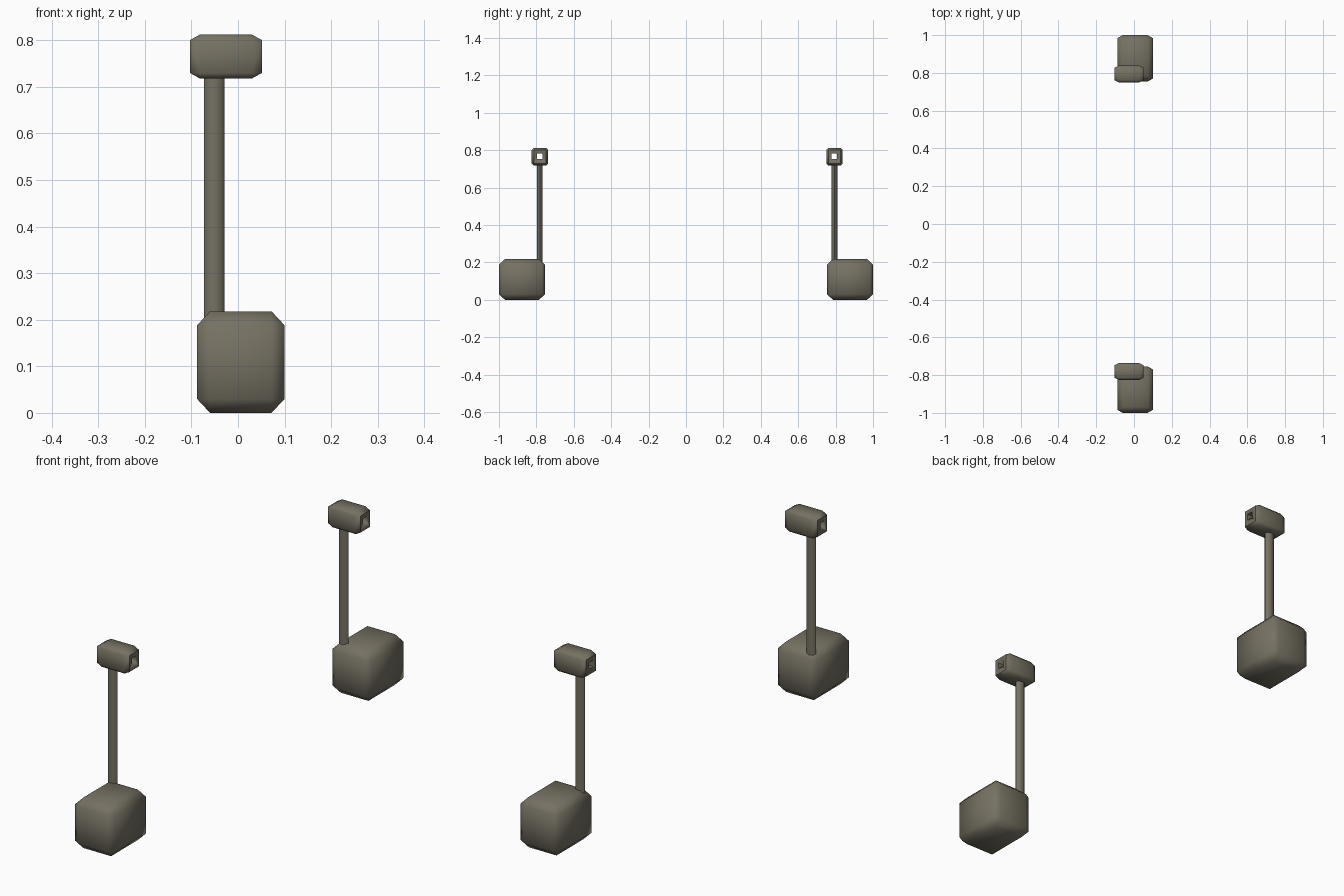
import bpy, bmesh
from math import radians
from mathutils import Vector

if "Cube" in bpy.data.objects:
    bpy.data.objects.remove(bpy.data.objects["Cube"])

stone = bpy.data.materials.new("grey_brown")
stone.diffuse_color = (0.18, 0.165, 0.125, 1)
stone.use_nodes = True
stone.node_tree.nodes["Principled BSDF"].inputs["Base Color"].default_value = stone.diffuse_color


def finish(name, bm, loc, angle=50):
    bmesh.ops.recalc_face_normals(bm, faces=bm.faces)
    me = bpy.data.meshes.new(name)
    bm.to_mesh(me)
    bm.free()
    me.materials.append(stone)
    ob = bpy.data.objects.new(name, me)
    ob.location = loc
    bpy.context.collection.objects.link(ob)
    bpy.ops.object.select_all(action='DESELECT')
    ob.select_set(True)
    bpy.context.view_layer.objects.active = ob
    bpy.ops.object.shade_smooth_by_angle(angle=radians(angle))
    return ob


def chamfer_box(half, on_x, on_y, on_z):
    """Hull of the six inset faces; on_* are the two insets of each face pair."""
    bm = bmesh.new()
    for axis, inset in enumerate((on_x, on_y, on_z)):
        others = [i for i in range(3) if i != axis]
        for s in (-1, 1):
            for a in (-1, 1):
                for b in (-1, 1):
                    p = Vector()
                    p[axis] = s * half[axis]
                    p[others[0]] = a * (half[others[0]] - inset[0])
                    p[others[1]] = b * (half[others[1]] - inset[1])
                    bm.verts.new(p)
    bmesh.ops.convex_hull(bm, input=bm.verts)
    bmesh.ops.dissolve_limit(bm, angle_limit=0.02, verts=bm.verts, edges=bm.edges)
    return bm


for side, y in (("front", -0.781), ("back", 0.794)):
    s = -1 if side == "front" else 1

    # heavy chamfered foot block
    finish(side + "_base", chamfer_box((0.094, 0.123, 0.109), (0.016, 0.03),
                                       (0.028, 0.03), (0.028, 0.032)),
           (0.006, s * 0.877, 0.109))

    # slim post
    bm = bmesh.new()
    bmesh.ops.create_cone(bm, cap_ends=True, segments=8, radius1=1, radius2=1, depth=1)
    bmesh.ops.scale(bm, vec=(0.022, 0.015, 0.63), verts=bm.verts)
    finish(side + "_post", bm, (-0.051, y, 0.415))

    # chamfered head with a square hole running through it along x
    head = finish(side + "_head", chamfer_box((0.077, 0.044, 0.0475), (0.011, 0.012),
                                              (0.022, 0.012), (0.022, 0.011)),
                  (-0.026, y, 0.765))
    bm = bmesh.new()
    bmesh.ops.create_cube(bm, size=1)
    bmesh.ops.scale(bm, vec=(0.3, 0.028, 0.028), verts=bm.verts)
    cutter = finish("hole_cutter", bm, (-0.026, y - 0.001, 0.768))
    cutter.hide_render = True
    mod = head.modifiers.new("hole", 'BOOLEAN')
    mod.operation = 'DIFFERENCE'
    mod.solver = 'EXACT'
    mod.object = cutter
    bpy.context.view_layer.objects.active = head
    bpy.ops.object.modifier_apply(modifier=mod.name)
    bpy.data.objects.remove(cutter)
